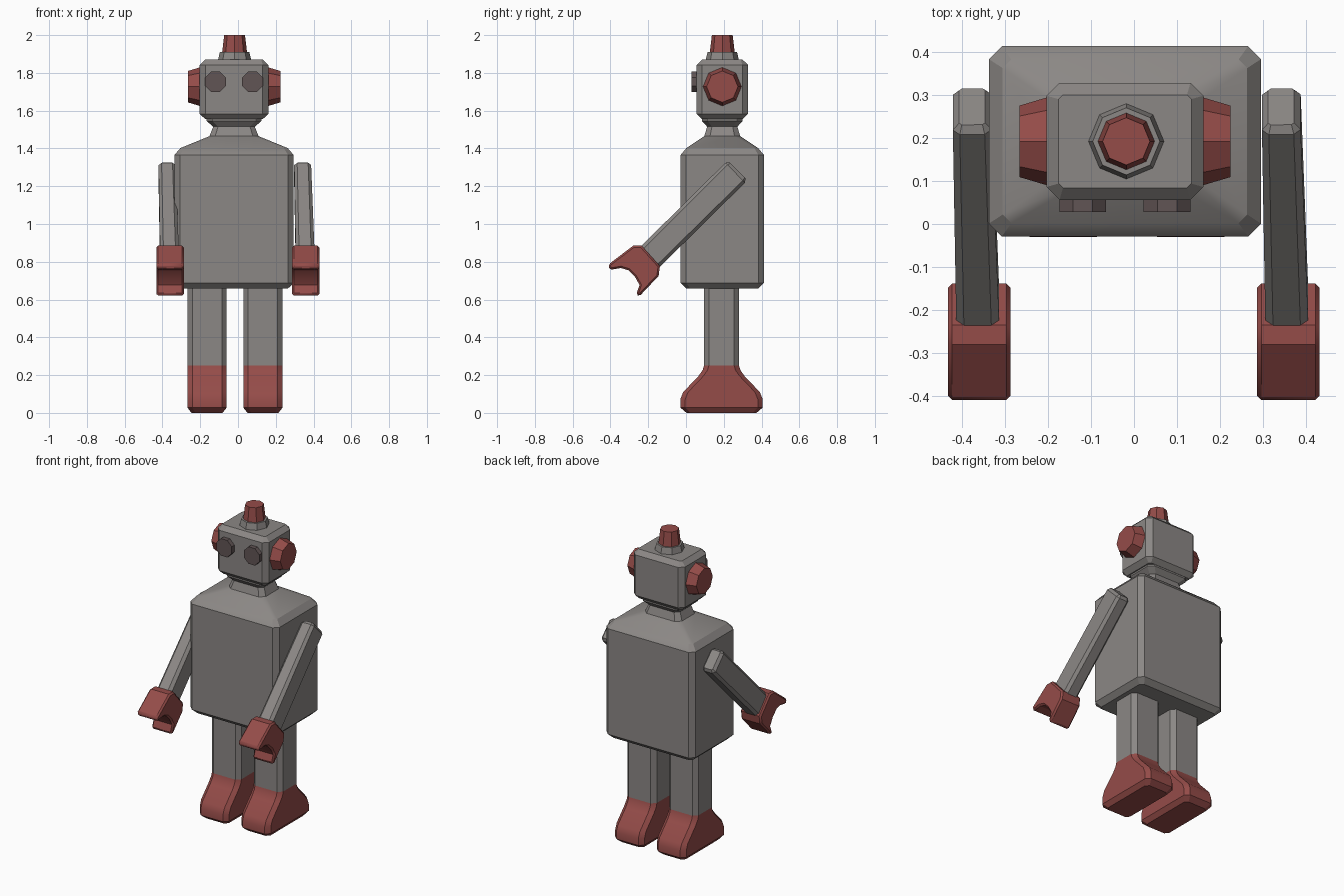
import bpy, bmesh, math
from mathutils import Matrix, Vector

if "Cube" in bpy.data.objects:
    bpy.data.objects.remove(bpy.data.objects["Cube"])


def material(name, rgb):
    m = bpy.data.materials.new(name)
    m.diffuse_color = (*rgb, 1)
    m.use_nodes = True
    m.node_tree.nodes["Principled BSDF"].inputs["Base Color"].default_value = m.diffuse_color
    return m


GREY = material("warm_grey", (0.26, 0.245, 0.235))
RED = material("dull_red", (0.30, 0.072, 0.066))
DARK = material("dark_lens", (0.12, 0.09, 0.09))


def finish(name, bm, mat):
    bmesh.ops.recalc_face_normals(bm, faces=bm.faces)
    me = bpy.data.meshes.new(name)
    bm.to_mesh(me)
    bm.free()
    me.shade_smooth()
    me.set_sharp_from_angle(angle=math.radians(25))
    me.materials.append(mat)
    ob = bpy.data.objects.new(name, me)
    bpy.context.collection.objects.link(ob)
    return ob


def loft(name, rings, matrix, mat):
    """Skin a stack of chamfered rectangles (half x, half y, chamfer, z)."""
    bm = bmesh.new()
    loops = []
    for hx, hy, c, z in rings:
        pts = [(hx, c - hy), (hx, hy - c), (hx - c, hy), (c - hx, hy),
               (-hx, hy - c), (-hx, c - hy), (c - hx, -hy), (hx - c, -hy)]
        loops.append([bm.verts.new(matrix @ Vector((x, y, z))) for x, y in pts])
    for a, b in zip(loops, loops[1:]):
        for i in range(8):
            j = (i + 1) % 8
            bm.faces.new((a[i], a[j], b[j], b[i]))
    bm.faces.new(loops[0])
    bm.faces.new(loops[-1])
    return finish(name, bm, mat)


def cone(name, r1, r2, depth, matrix, mat):
    bm = bmesh.new()
    bmesh.ops.create_cone(bm, cap_ends=True, segments=8, radius1=r1,
                          radius2=r2, depth=depth, matrix=matrix)
    return finish(name, bm, mat)


CX, CY = -0.021, 0.192
centre = Matrix.Translation((CX, CY, 0))

# torso with sloped shoulders and neck
loft("torso", [(0.285, 0.19, 0.02, 0.658), (0.316, 0.221, 0.03, 0.688),
               (0.316, 0.221, 0.03, 1.365), (0.284, 0.19, 0.02, 1.402),
               (0.13, 0.095, 0.03, 1.465), (0.11, 0.08, 0.025, 1.515),
               (0.145, 0.107, 0.03, 1.545), (0.145, 0.107, 0.03, 1.57)],
     centre, GREY)

# head
loft("head", [(0.152, 0.108, 0.01, 1.555), (0.182, 0.136, 0.03, 1.583),
              (0.182, 0.136, 0.03, 1.842), (0.154, 0.108, 0.01, 1.87)],
     centre, GREY)

# ears, flaring in towards the head
for side, label in ((-1, "left"), (1, "right")):
    m = (Matrix.Translation((CX + side * 0.203, CY, 1.727))
         @ Matrix.Rotation(side * math.pi / 2, 4, 'Y'))
    cone(label + "_ear", 0.108, 0.083, 0.084, m, RED)

# eyes
for side, label in ((-1, "left"), (1, "right")):
    m = (Matrix.Translation((CX + side * 0.098, 0.053, 1.753))
         @ Matrix.Rotation(math.pi / 2, 4, 'X')
         @ Matrix.Rotation(math.pi / 8, 4, 'Z'))
    cone(label + "_eye", 0.059, 0.059, 0.05, m, DARK)

# lamp on top of the head
cone("lamp_base", 0.09, 0.078, 0.05, Matrix.Translation((-0.018, CY, 1.885)), GREY)
cone("lamp", 0.067, 0.055, 0.1, Matrix.Translation((-0.018, CY, 1.95)), RED)

# legs and feet
for x, label in ((-0.164, "left"), (0.132, "right")):
    m = Matrix.Translation((x, 0.188, 0))
    loft(label + "_leg", [(0.104, 0.093, 0.026, 0.25), (0.104, 0.093, 0.026, 0.68)],
         m, GREY)
    loft(label + "_foot", [(0.082, 0.185, 0.02, 0), (0.104, 0.218, 0.026, 0.028),
                           (0.104, 0.218, 0.026, 0.072), (0.104, 0.203, 0.026, 0.11),
                           (0.104, 0.122, 0.026, 0.195), (0.104, 0.1, 0.026, 0.226),
                           (0.104, 0.093, 0.026, 0.25)], m, RED)

# claw outline in the side plane (y, z)
CLAW = [(-0.235, 0.885), (-0.28, 0.885), (-0.41, 0.786), (-0.405, 0.757),
        (-0.345, 0.767), (-0.305, 0.755), (-0.27, 0.72), (-0.246, 0.677),
        (-0.264, 0.625), (-0.246, 0.618), (-0.145, 0.725), (-0.138, 0.777)]

# arms and hands: both lean the same way, so the second is a shifted copy
for shift, label in ((-0.718, "left"), (0, "right")):
    top = Vector((0.342 + shift, 0.267, 1.278))
    wrist = Vector((0.355 + shift, -0.193, 0.823))
    d = wrist - top
    length = d.length
    d.normalize()
    n = Vector((0, -d.z, d.y)).normalized()
    s = n.cross(d)
    m = Matrix((s, n, d)).transposed().to_4x4()
    m.translation = top
    loft(label + "_arm", [(0.03, 0.06, 0.006, -0.008), (0.045, 0.074, 0.016, 0.01),
                          (0.05, 0.074, 0.018, length + 0.02)], m, GREY)

    bm = bmesh.new()
    face = bm.faces.new([bm.verts.new((0.286 + shift, y, z)) for y, z in CLAW])
    new = bmesh.ops.extrude_face_region(bm, geom=[face])["geom"]
    bmesh.ops.translate(bm, vec=(0.145, 0, 0),
                        verts=[v for v in new if isinstance(v, bmesh.types.BMVert)])
    hand = finish(label + "_hand", bm, RED)
    bev = hand.modifiers.new("chamfer", 'BEVEL')
    bev.width = 0.014
    bev.segments = 1
    bev.limit_method = 'ANGLE'
    bev.angle_limit = math.radians(60)
